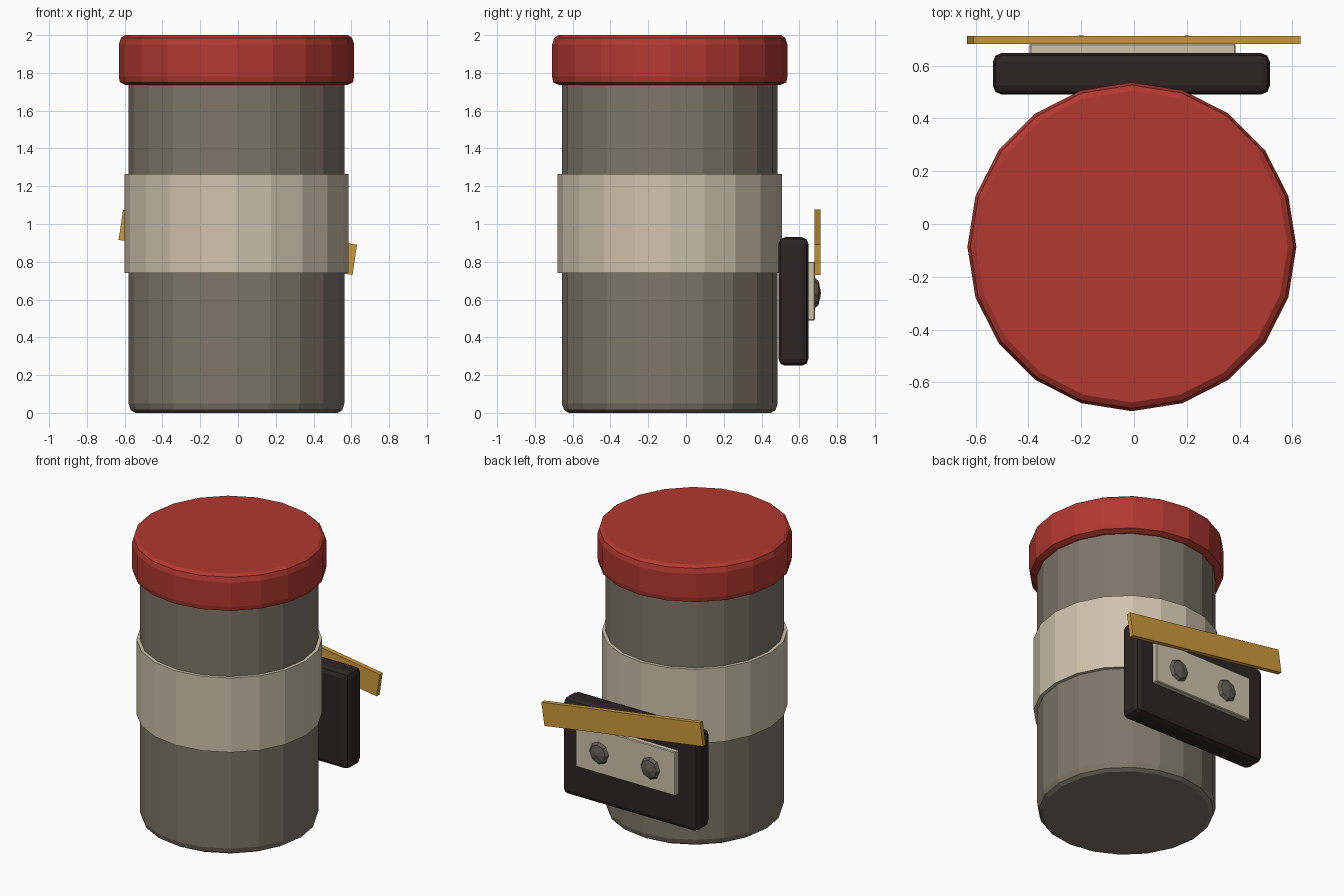
import bpy, bmesh, math
from mathutils import Matrix, Vector

if "Cube" in bpy.data.objects:
    bpy.data.objects.remove(bpy.data.objects["Cube"])

def material(name, r, g, b):
    lin = lambda c: ((c / 255 + 0.055) / 1.055) ** 2.4 if c > 10 else c / 255 / 12.92
    m = bpy.data.materials.new(name)
    m.diffuse_color = (lin(r), lin(g), lin(b), 1)
    m.use_nodes = True
    m.node_tree.nodes["Principled BSDF"].inputs["Base Color"].default_value = m.diffuse_color
    return m

GREY = material("warm grey", 127, 118, 105)
CREAM = material("cream", 206, 195, 172)
RED = material("red", 178, 56, 48)
DARK = material("dark brown", 46, 36, 36)
GOLD = material("gold", 206, 155, 60)
STUD = material("stud grey", 98, 91, 82)

def finish(name, bm, mat):
    bmesh.ops.recalc_face_normals(bm, faces=bm.faces)
    me = bpy.data.meshes.new(name)
    bm.to_mesh(me)
    bm.free()
    me.materials.append(mat)
    ob = bpy.data.objects.new(name, me)
    bpy.context.collection.objects.link(ob)
    return ob

CX, CY, SIDES = -0.008, -0.086, 20

def turned(name, profile, mat):
    """Closed 20-sided solid from (radius, z) rings."""
    bm = bmesh.new()
    rings = []
    for r, z in profile:
        rings.append([bm.verts.new((CX + r * math.cos(2 * math.pi * i / SIDES),
                                    CY + r * math.sin(2 * math.pi * i / SIDES), z))
                      for i in range(SIDES)])
    for a, b in zip(rings, rings[1:]):
        for i in range(SIDES):
            j = (i + 1) % SIDES
            bm.faces.new((a[i], a[j], b[j], b[i]))
    bm.faces.new(rings[0][::-1])
    bm.faces.new(rings[-1])
    return finish(name, bm, mat)

def box(name, lo, hi, mat, bevel=0.0, segments=1, tilt=0.0):
    lo, hi = Vector(lo), Vector(hi)
    bm = bmesh.new()
    bmesh.ops.create_cube(bm, size=1)
    bmesh.ops.scale(bm, vec=hi - lo, verts=bm.verts)
    if bevel:
        bmesh.ops.bevel(bm, geom=bm.edges[:], offset=bevel, segments=segments,
                        profile=0.5, affect='EDGES')
    bm.transform(Matrix.Translation((lo + hi) / 2) @ Matrix.Rotation(tilt, 4, 'Y'))
    return finish(name, bm, mat)

# Canister, label band and lid
turned("canister_body", [(0.535, 0), (0.56, 0.015), (0.571, 0.05), (0.571, 1.80)], GREY)
turned("label_band", [(0.594, 0.74), (0.594, 1.265)], CREAM)
turned("lid", [(0.585, 1.735), (0.617, 1.75), (0.623, 1.78), (0.623, 1.95),
               (0.612, 1.985), (0.59, 2.0)], RED)

# Rear block with its face plate
box("rear_block", (-0.535, 0.49, 0.25), (0.515, 0.648, 0.93), DARK, 0.035, 2)
box("face_plate", (-0.395, 0.63, 0.49), (0.385, 0.683, 0.80), CREAM, 0.005)

# Tilted bar across the back
box("tilted_bar", (-0.627, 0.681, 0.822), (0.625, 0.713, 0.984), GOLD, tilt=math.radians(8.5))

# Faceted studs on the face plate
for side, x in (("left", -0.2), ("right", 0.2)):
    bm = bmesh.new()
    bmesh.ops.create_uvsphere(bm, u_segments=8, v_segments=4, radius=1)
    bm.transform(Matrix.Translation((x, 0.67, 0.635)) @ Matrix.Diagonal((0.085, 0.045, 0.09, 1))
                 @ Matrix.Rotation(math.pi / 2, 4, 'X'))
    finish("stud_" + side, bm, STUD)
